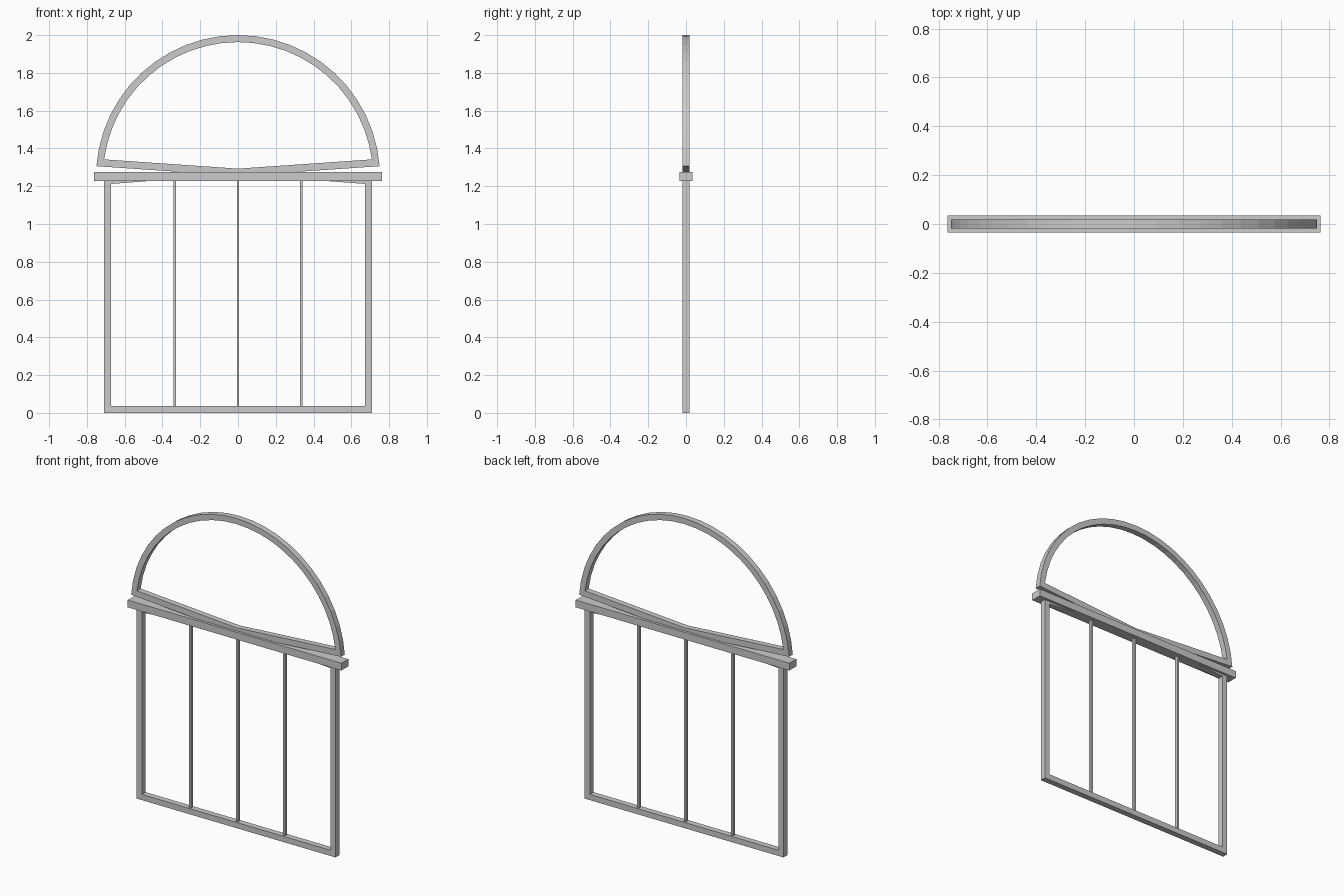
import bpy, bmesh, math

if "Cube" in bpy.data.objects:
    bpy.data.objects.remove(bpy.data.objects["Cube"])


def new_object(name, bm):
    bmesh.ops.recalc_face_normals(bm, faces=bm.faces)
    mesh = bpy.data.meshes.new(name)
    bm.to_mesh(mesh)
    bm.free()
    obj = bpy.data.objects.new(name, mesh)
    bpy.context.collection.objects.link(obj)
    return obj


def ring(name, outer, inner, half_depth):
    """Closed frame between two matching outlines given as (x, z) points."""
    bm = bmesh.new()
    loops = [[bm.verts.new((x, y, z)) for x, z in line]
             for line, y in ((outer, -half_depth), (outer, half_depth),
                             (inner, half_depth), (inner, -half_depth))]
    n = len(outer)
    for a, b in zip(loops, loops[1:] + loops[:1]):
        for i in range(n):
            j = (i + 1) % n
            bm.faces.new((a[i], a[j], b[j], b[i]))
    return new_object(name, bm)


def box(name, x, z0, z1, width, depth):
    bm = bmesh.new()
    bmesh.ops.create_cube(bm, size=1)
    bmesh.ops.scale(bm, vec=(width, depth, z1 - z0), verts=bm.verts)
    bmesh.ops.translate(bm, vec=(x, 0, (z0 + z1) / 2), verts=bm.verts)
    return new_object(name, bm)


def mirrored(half):
    return half + [(-x, z) for x, z in reversed(half)]


# Lower window frame, its head rising slightly into the crossbar
ring("lower_frame",
     mirrored([(-0.71, 0), (-0.71, 1.247), (-0.4, 1.268)]),
     mirrored([(-0.673, 0.037), (-0.673, 1.212), (-0.4, 1.233)]), 0.019)

# Thin vertical glazing bars
for i, x in enumerate((-0.335, 0, 0.335)):
    box(f"glazing_bar_{i + 1}", x, 0.03, 1.25, 0.013, 0.02)

# Crossbar between the two frames
box("crossbar", 0, 1.227, 1.274, 1.526, 0.07)


# Arched upper frame with a shallow V-shaped sill
def arch(radius, end_z, sill_z, steps=24, centre=1.248):
    start = math.asin((end_z - centre) / radius)
    span = math.pi - 2 * start
    pts = [(radius * math.cos(start + span * i / steps),
            centre + radius * math.sin(start + span * i / steps))
           for i in range(steps + 1)]
    return pts + [(0, sill_z)]


ring("arched_frame", arch(0.752, 1.306, 1.255), arch(0.715, 1.342, 1.293), 0.019)
